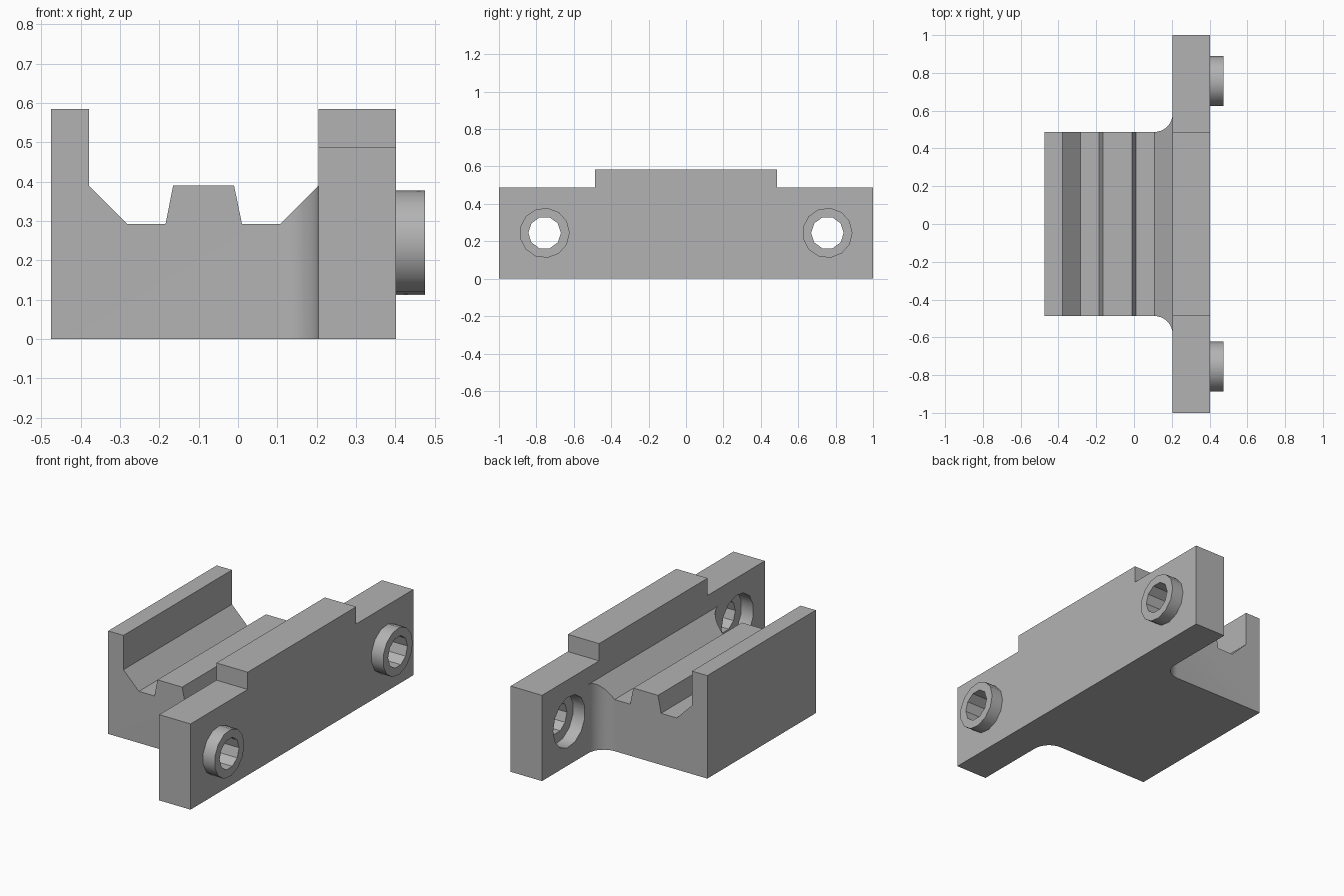
import bpy, bmesh, math
from mathutils import Vector, Matrix

cube = bpy.data.objects.get("Cube")
if cube:
    bpy.data.objects.remove(cube, do_unlink=True)

grey = bpy.data.materials.new("plain grey")
grey.use_nodes = True
GREY = (0.45, 0.45, 0.45, 1)
grey.diffuse_color = GREY
grey.node_tree.nodes["Principled BSDF"].inputs["Base Color"].default_value = GREY


def prism(name, points, depth):
    """Closed solid from a list of 3D outline points swept along depth."""
    bm = bmesh.new()
    face = bm.faces.new([bm.verts.new(p) for p in points])
    swept = bmesh.ops.extrude_face_region(bm, geom=[face])["geom"]
    verts = [g for g in swept if isinstance(g, bmesh.types.BMVert)]
    bmesh.ops.translate(bm, vec=Vector(depth), verts=verts)
    bmesh.ops.recalc_face_normals(bm, faces=bm.faces)
    mesh = bpy.data.meshes.new(name)
    bm.to_mesh(mesh)
    bm.free()
    mesh.materials.append(grey)
    obj = bpy.data.objects.new(name, mesh)
    bpy.context.collection.objects.link(obj)
    return obj


def disc(name, x0, x1, y, radius, sides, turn=0.0):
    """Cylinder along x."""
    ring = []
    for i in range(sides):
        a = turn + math.tau * i / sides
        ring.append((x0, y + radius * math.cos(a), HOLE_Z + radius * math.sin(a)))
    return prism(name, ring, (x1 - x0, 0, 0))


def combine(target, tool, operation):
    """Apply a boolean and drop the tool."""
    mod = target.modifiers.new(operation, 'BOOLEAN')
    mod.operation = operation
    mod.solver = 'EXACT'
    mod.object = tool
    bpy.context.view_layer.objects.active = target
    bpy.ops.object.modifier_apply(modifier=mod.name)
    bpy.data.objects.remove(tool, do_unlink=True)


HALF, FILLET = 0.487, 0.098
WALL_IN, WALL_OUT, TOP = 0.205, 0.402, 0.585
HOLE_Y, HOLE_Z = 0.756, 0.245
BURY = 0.3  # how far the channel reaches inside the wall

# Channel body: grooved section with a trapezoid rib
section = [(-0.475, 0), (-0.475, TOP), (-0.379, TOP), (-0.379, 0.39),
           (-0.282, 0.293), (-0.184, 0.293), (-0.165, 0.39), (-0.01, 0.39),
           (0.01, 0.293), (0.108, 0.293), (WALL_IN, 0.39), (BURY, 0.39), (BURY, 0)]
body = prism("bracket", [(x, -0.7, z) for x, z in section], (0, 1.4, 0))

# Plan outline with concave fillets where the channel meets the wall
side = [(-0.6, HALF)]
for i in range(9):
    a = math.pi / 2 * i / 8
    side.append((WALL_IN - FILLET + FILLET * math.sin(a),
                 HALF + FILLET - FILLET * math.cos(a)))
side.append((BURY + 0.05, HALF + FILLET))
plan = side + [(x, -y) for x, y in reversed(side)]
combine(body, prism("plan", [(x, y, -0.1) for x, y in plan], (0, 0, 1)), 'INTERSECT')

# Mounting wall with a raised middle
half_wall = [(1, 0), (1, HALF), (HALF, HALF), (HALF, TOP)]
outline = half_wall + [(-y, z) for y, z in reversed(half_wall)]
wall = prism("wall", [(WALL_IN, y, z) for y, z in outline], (WALL_OUT - WALL_IN, 0, 0))
combine(body, wall, 'UNION')

# Screw bosses outside, recesses inside, holes right through
for s in (-1, 1):
    y = s * HOLE_Y
    combine(body, disc("boss", WALL_OUT - 0.05, 0.475, y, 0.134, 13), 'UNION')
    combine(body, disc("recess", WALL_IN - 0.01, WALL_IN + 0.075, y, 0.144, 13), 'DIFFERENCE')
    combine(body, disc("hole", 0.1, 0.6, y, 0.087, 10), 'DIFFERENCE')

bpy.ops.object.select_all(action='DESELECT')
body.select_set(True)
bpy.context.view_layer.objects.active = body
bpy.ops.object.shade_smooth_by_angle(angle=math.radians(29))
